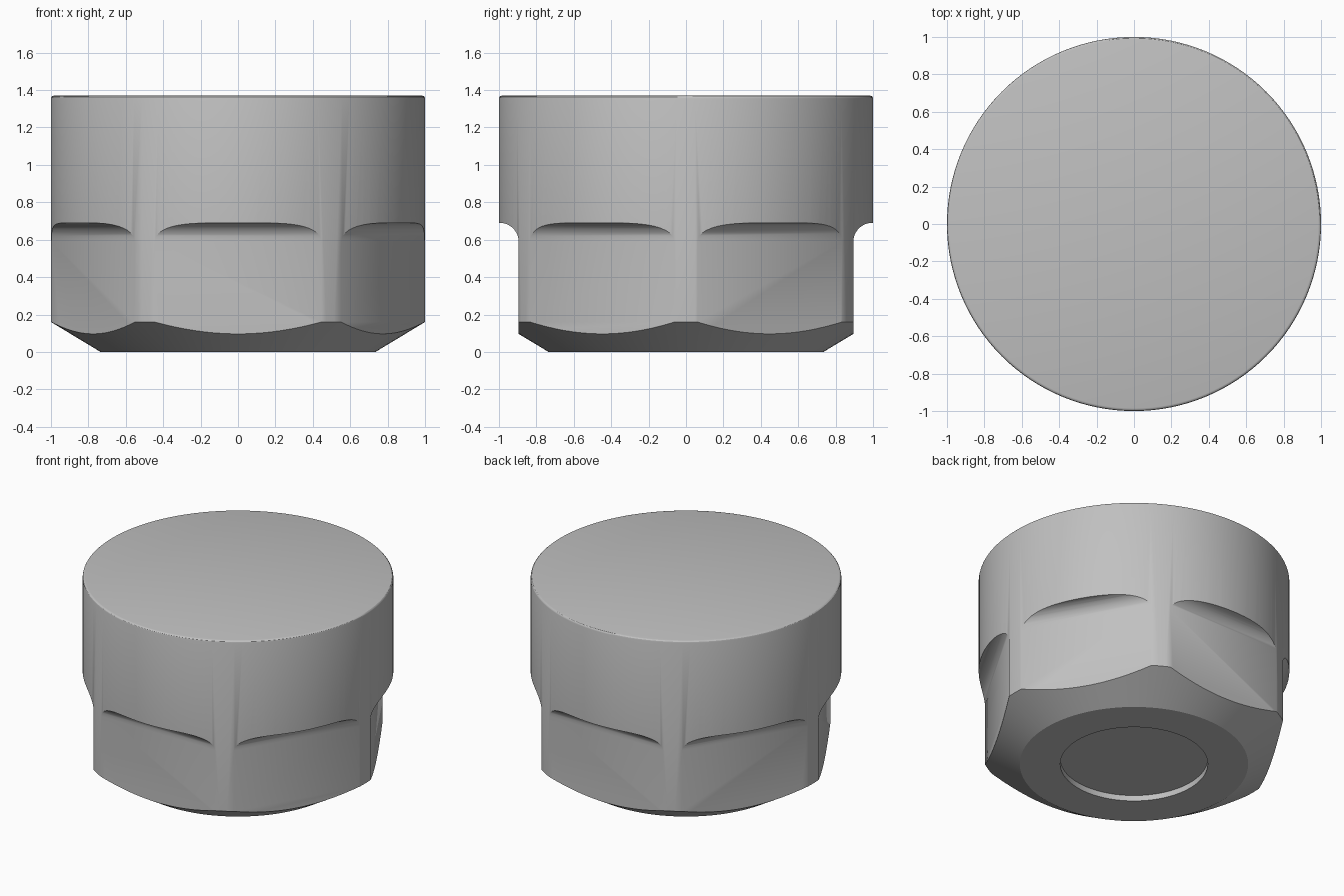
import bpy, bmesh, math
from mathutils import Matrix

if "Cube" in bpy.data.objects:
    bpy.data.objects.remove(bpy.data.objects["Cube"])

SEGMENTS = 128
FLAT = 0.895          # distance from axis to each wrench flat
FILLET = 0.10         # radius of the run-out above each flat
SHOULDER = 0.69       # height where the flats end

steel = bpy.data.materials.new("light grey steel")
steel.diffuse_color = (0.53, 0.53, 0.53, 1)
steel.use_nodes = True
steel.node_tree.nodes["Principled BSDF"].inputs["Base Color"].default_value = steel.diffuse_color


def make_object(name, bm):
    bmesh.ops.recalc_face_normals(bm, faces=bm.faces)
    mesh = bpy.data.meshes.new(name)
    bm.to_mesh(mesh)
    bm.free()
    obj = bpy.data.objects.new(name, mesh)
    bpy.context.collection.objects.link(obj)
    return obj


def lathe(name, profile):
    bm = bmesh.new()
    verts = [bm.verts.new((r, 0, z)) for r, z in profile]
    edges = [bm.edges.new(pair) for pair in zip(verts, verts[1:])]
    bmesh.ops.spin(bm, geom=verts + edges, cent=(0, 0, 0), axis=(0, 0, 1),
                   angle=math.tau, steps=SEGMENTS, use_duplicate=False)
    bmesh.ops.remove_doubles(bm, verts=bm.verts, dist=1e-5)
    # close the top and the recess floor with single flat faces
    bmesh.ops.holes_fill(bm, edges=[e for e in bm.edges if e.is_boundary], sides=0)
    return make_object(name, bm)


# Cap body: recessed base, conical chamfer, wall and rounded top rim
rim = [(0.985 + 0.015 * math.cos(a), 1.355 + 0.015 * math.sin(a))
       for a in (math.radians(d) for d in (0, 30, 60, 90))]
cap = lathe("hex_cap", [(0.475, 0.04), (0.475, 0), (0.735, 0), (1, 0.16)] + rim)
cap.data.materials.append(steel)

# Flat cutter profile (distance from axis, height) with a concave run-out
arc = [(FLAT + FILLET * (1 - math.cos(a)), SHOULDER - FILLET + FILLET * math.sin(a))
       for a in (math.radians(9 * i) for i in range(11))]
outline = [(FLAT, -0.2)] + arc + [(1.2, SHOULDER), (1.2, -0.2)]

# Six wrench flats cut around the lower half
cutters = bmesh.new()
for i in range(6):
    bm = cutters if i == 0 else bmesh.new()
    face = bm.faces.new([bm.verts.new((-0.5, -d, z)) for d, z in outline])
    ext = bmesh.ops.extrude_face_region(bm, geom=[face])
    moved = [v for v in ext["geom"] if isinstance(v, bmesh.types.BMVert)]
    bmesh.ops.translate(bm, verts=moved, vec=(1, 0, 0))
    bmesh.ops.rotate(bm, verts=bm.verts, cent=(0, 0, 0),
                     matrix=Matrix.Rotation(i * math.pi / 3, 3, 'Z'))
    cutter = make_object(f"flat_cutter_{i + 1}", bm)
    cutter.hide_render = True
    bpy.context.view_layer.objects.active = cap
    mod = cap.modifiers.new("flat", 'BOOLEAN')
    mod.operation = 'DIFFERENCE'
    mod.solver = 'EXACT'
    mod.object = cutter
    bpy.ops.object.modifier_apply(modifier=mod.name)
    bpy.data.objects.remove(cutter)

# Smooth curved walls, crisp edges
bpy.ops.object.select_all(action='DESELECT')
cap.select_set(True)
bpy.context.view_layer.objects.active = cap
bpy.ops.object.shade_smooth_by_angle(angle=math.radians(30))
